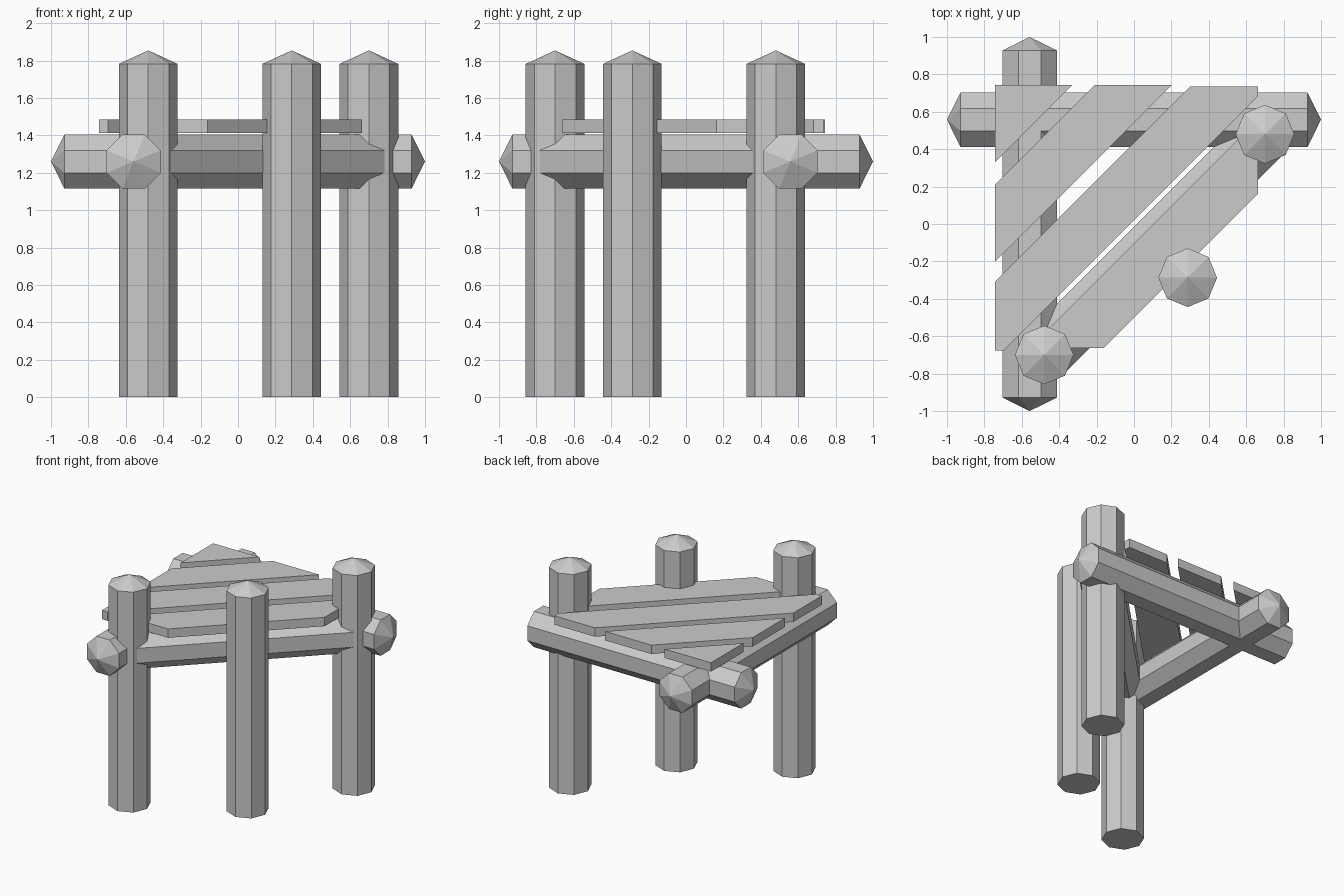
import bpy, bmesh
from math import pi, cos, sin
from mathutils import Vector

if "Cube" in bpy.data.objects:
    bpy.data.objects.remove(bpy.data.objects["Cube"])

R = 0.157      # log radius
TIP = 0.072    # height of the pointed log ends


def add_object(name, bm):
    bmesh.ops.recalc_face_normals(bm, faces=bm.faces)
    mesh = bpy.data.meshes.new(name)
    bm.to_mesh(mesh)
    bm.free()
    obj = bpy.data.objects.new(name, mesh)
    bpy.context.collection.objects.link(obj)


def log(name, a, b, side, phase, tip_a, tip_b):
    """Octagonal log from a to b; side is a vector across the log."""
    a, b, side = Vector(a), Vector(b), Vector(side).normalized()
    d = (b - a).normalized()
    up = d.cross(side)
    bm = bmesh.new()
    rings = []
    for p in (a, b):
        rings.append([bm.verts.new(p + R * (side * cos(phase + i * pi / 4)
                                            + up * sin(phase + i * pi / 4)))
                      for i in range(8)])
    for i in range(8):
        j = (i + 1) % 8
        bm.faces.new((rings[0][i], rings[0][j], rings[1][j], rings[1][i]))
    for ring, p, out, tip in ((rings[0], a, -d, tip_a), (rings[1], b, d, tip_b)):
        if tip:
            apex = bm.verts.new(p + out * TIP)
            for i in range(8):
                bm.faces.new((ring[i], ring[(i + 1) % 8], apex))
        else:
            bm.faces.new(ring)
    add_object(name, bm)


def plank(name, outline, z0=1.412, z1=1.484):
    bm = bmesh.new()
    face = bm.faces.new([bm.verts.new((x, y, z0)) for x, y in outline])
    ext = bmesh.ops.extrude_face_region(bm, geom=[face], use_keep_orig=True)
    for v in ext["geom"]:
        if isinstance(v, bmesh.types.BMVert):
            v.co.z = z1
    add_object(name, bm)


# Upright posts
posts = [(-0.48, -0.70), (0.287, -0.287), (0.70, 0.48)]
for i, (x, y) in enumerate(posts):
    log(f"post_{i + 1}", (x, y, 0), (x, y, 1.782), (1, 0, 0), 0, False, True)

# Horizontal beams: two crossing logs and one diagonal between the outer posts
z, flat = 1.26, pi / 8
log("side_beam", (-0.558, -0.928, z), (-0.558, 0.928, z), (0, 0, 1), flat, True, True)
log("back_beam", (-0.928, 0.558, z), (0.928, 0.558, z), (0, 0, 1), flat, True, True)
log("diagonal_beam", (-0.48, -0.70, z), (0.70, 0.48, z), (0, 0, 1), flat, False, False)

# Diagonal deck planks
E = 0.744
plank("plank_1", [(-E, E), (-E, 0.33), (-0.33, E)])
plank("plank_2", [(-0.21, E), (-E, 0.21), (-E, -0.204), (0.204, E)])
plank("plank_3", [(0.30, 0.735), (-E, -0.31), (-E, -0.675), (-0.695, -0.675),
                  (0.662, 0.682), (0.662, 0.735)])
plank("plank_4", [(-0.56, -0.662), (-0.162, -0.662), (0.662, 0.162), (0.662, 0.56)])
